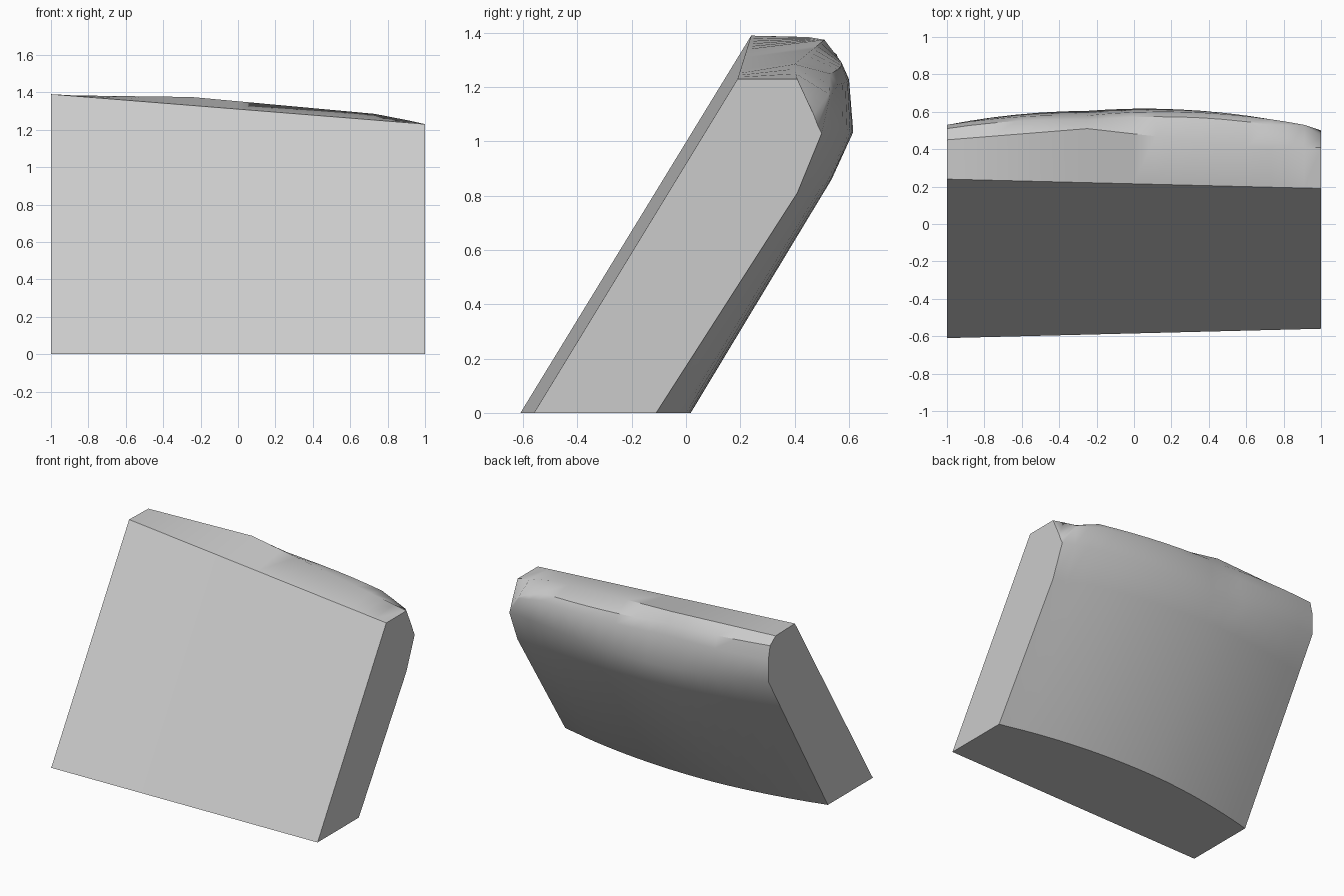
import bpy, bmesh
from math import radians

cube = bpy.data.objects.get("Cube")
if cube:
    bpy.data.objects.remove(cube, do_unlink=True)

# One plain grey for the whole block
grey = bpy.data.materials.new("plain_grey")
grey.use_nodes = True
colour = (0.6, 0.6, 0.6, 1)
grey.diffuse_color = colour
grey.node_tree.nodes["Principled BSDF"].inputs["Base Color"].default_value = colour

# Key cross-sections (y, z), from the top rear edge down the rounded back
keys = [
    (-1.0, [(.45, 1.385), (.51, 1.34), (.53, 1.25), (.53, 1.10), (.40, .88), (-.12, 0)]),
    (-.25, [(.51, 1.375), (.555, 1.31), (.58, 1.24), (.605, 1.03), (.53, .87), (.01, 0)]),
    (.73, [(.40, 1.285), (.53, 1.25), (.56, 1.21), (.56, 1.05), (.47, .84), (-.05, 0)]),
    (.91, [(.405, 1.25), (.527, 1.175), (.53, 1.165), (.52, 1.04), (.43, .82), (-.09, 0)]),
    (1.0, [(.41, 1.23), (.47, 1.10), (.485, 1.06), (.50, 1.03), (.41, .81), (-.11, 0)]),
]


def lerp(a, b, t):
    return a + (b - a) * t


def bulge(x):
    return 0.125 * (1 - x * x)


def section(x, start, end, t):
    """Full outline at x: flat sloping front, then the bowed back."""
    s = (x + 1) / 2
    outline = [(lerp(-.61, -.56, s), 0), (lerp(.24, .19, s), lerp(1.39, 1.23, s))]
    for i, (a, b) in enumerate(zip(start[1], end[1])):
        y = lerp(a[0], b[0], t)
        if i:  # keep the back bowed between key sections
            y += bulge(x) - lerp(bulge(start[0]), bulge(end[0]), t)
        outline.append((y, lerp(a[1], b[1], t)))
    return [(x, y, z) for y, z in outline]


# Loft the leaning block from right to left
bm = bmesh.new()
rings = []
for start, end in zip(keys, keys[1:]):
    steps = max(1, round((end[0] - start[0]) / 0.12))
    for k in range(steps):
        t = k / steps
        rings.append(section(lerp(start[0], end[0], t), start, end, t))
rings.append(section(1, keys[-2], keys[-1], 1))
rings = [[bm.verts.new(p) for p in ring] for ring in rings]
count = len(rings[0])
for a, b in zip(rings, rings[1:]):
    for i in range(count):
        j = (i + 1) % count
        bm.faces.new((a[i], a[j], b[j], b[i]))
bm.faces.new(rings[0])
bm.faces.new(rings[-1])
bmesh.ops.recalc_face_normals(bm, faces=bm.faces)

mesh = bpy.data.meshes.new("leaning_block")
bm.to_mesh(mesh)
bm.free()
mesh.materials.append(grey)
block = bpy.data.objects.new("leaning_block", mesh)
bpy.context.collection.objects.link(block)

# Soft back, crisp outer edges
bpy.ops.object.select_all(action="DESELECT")
block.select_set(True)
bpy.context.view_layer.objects.active = block
bpy.ops.object.shade_smooth_by_angle(angle=radians(35))
